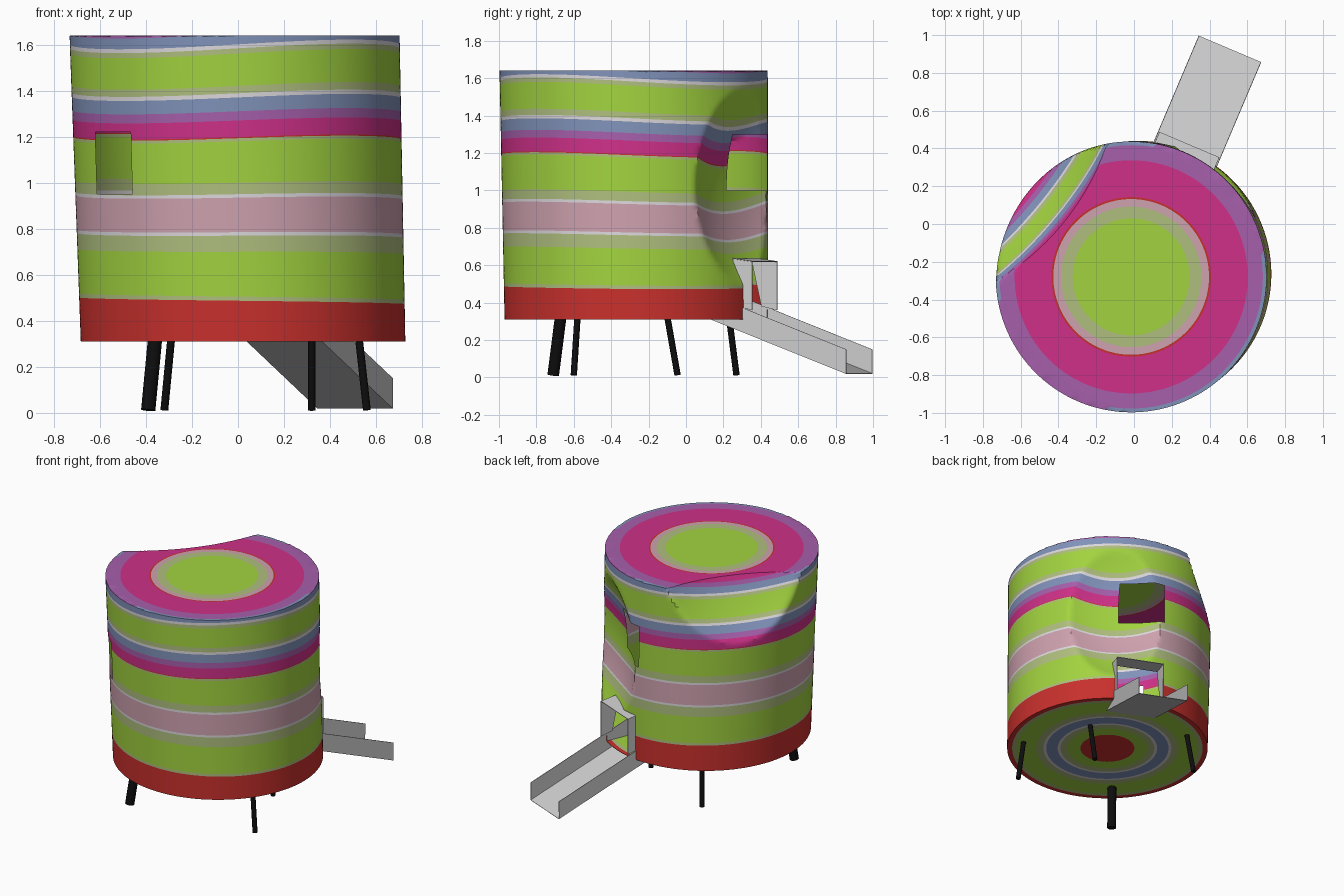
import bpy, bmesh, math
from mathutils import Vector

if "Cube" in bpy.data.objects:
    bpy.data.objects.remove(bpy.data.objects["Cube"])

# ---------- colours ----------
COLOURS = {
    "lime green": (0.36, 0.65, 0.05), "red": (0.58, 0.03, 0.026),
    "magenta": (0.62, 0.03, 0.25), "purple": (0.38, 0.115, 0.41),
    "dusty blue": (0.22, 0.29, 0.49), "off white": (0.72, 0.69, 0.72),
    "khaki": (0.43, 0.52, 0.21), "pale pink": (0.62, 0.36, 0.43),
    "black": (0.004, 0.004, 0.004), "light grey": (0.62, 0.62, 0.62)}
MATS = {}
for name, c in COLOURS.items():
    MATS[name] = bpy.data.materials.new(name)
    MATS[name].diffuse_color = (*c, 1)
ORDER = list(COLOURS)
G, R, M, P, B, W, K, PK = ORDER[:8]

# ---------- stripe levels: upper limit of each stripe, bottom rim to top centre ----------
STRIPES = [(.487, R), (.505, K), (.70, G), (.77, K), (.785, W), (.935, PK), (.95, W),
           (1.0, K), (1.18, G), (1.193, K), (1.198, R), (1.27, M), (1.31, P), (1.37, B),
           (1.388, W), (1.42, K), (1.56, G), (1.583, K), (1.6, W), (1.648, B),
           (1.68, P), (1.758, M), (1.762, R), (1.778, PK), (1.803, K), (1.94, G)]
UNDERSIDE = [(.19, R), (.28, G), (.33, K), (.35, W), (.43, B), (.45, W),
             (.5, K), (.64, G), (.67, K), (.705, R)]
Z0, Z1, SLOPE, SEG = .31, 1.64, .4, 192


def polar(az, r, z=0.0):
    a = math.radians(az)
    return Vector((math.cos(a) * r, math.sin(a) * r, z))


BASE = Vector((0.0, -.27, 0))
# big spheres that bite into the wall: centre, radius
BITES = [(Vector((0, -.275, 0)) + polar(54, 1.72, 1.03), 1.13),
         (Vector((-.015, -.28, 0)) + polar(141, 1.81, 2.22), 1.47)]


def centre(z):
    t = (z - Z0) / (Z1 - Z0)
    return Vector((.022 - .037 * t, -.265 - .015 * t, z))


def full_radius(z):
    return .705 + .012 * (z - Z0) / (Z1 - Z0)


def radius(z, az):
    r, u = full_radius(z), polar(az, 1)
    for s, rs in BITES:
        d = s - centre(z)
        b = d.dot(u)
        disc = b * b - d.length_squared + rs * rs
        if b > 0 and disc > 0:
            r = min(r, b - math.sqrt(disc))
    return r


def stripe_value(z, az):
    a = math.radians(az)
    t = (z - Z0) / (Z1 - Z0)
    wave = .022 * t * math.sin(2 * a) + .016 * (1 - t) * math.cos(a)
    return z + SLOPE * (full_radius(z) - radius(z, az)) + wave


def wall_point(level, az):
    """Point where a stripe level meets the wall, or the flat top."""
    if level >= stripe_value(Z1, az):
        r = min(radius(Z1, az), full_radius(Z1) - (level - Z1) / SLOPE)
        return centre(Z1) + polar(az, max(r, 0))
    lo, hi = Z0, Z1
    for _ in range(22):
        mid = (lo + hi) / 2
        if stripe_value(mid, az) < level:
            lo = mid
        else:
            hi = mid
    return centre(lo) + polar(az, radius(lo, az))


def cut_opening(bm, az, half, z0, z1):
    """Cut a clean rectangular hole through the wall."""
    u, lat = polar(az, 1), polar(az - 90, 1)
    up = Vector((0, 0, 1))

    def inside(f, pad):
        p = f.calc_center_median() - BASE
        return p.dot(u) > .3 and abs(p.dot(lat)) < half + pad and z0 - pad < p.z < z1 + pad
    for co, no in ((BASE + lat * half, lat), (BASE - lat * half, lat),
                   (up * z0, up), (up * z1, up)):
        faces = [f for f in bm.faces if inside(f, .06)]
        geom = faces + list({e for f in faces for e in f.edges}) + \
            list({v for f in faces for v in f.verts})
        bmesh.ops.bisect_plane(bm, geom=geom, plane_co=co, plane_no=no, dist=1e-5)
    bmesh.ops.delete(bm, geom=[f for f in bm.faces if inside(f, 0)], context='FACES')


def finish(bm, name, mats, smooth=True):
    me = bpy.data.meshes.new(name)
    bm.to_mesh(me)
    bm.free()
    for m in mats:
        me.materials.append(MATS[m])
    ob = bpy.data.objects.new(name, me)
    bpy.context.collection.objects.link(ob)
    if smooth:
        bpy.ops.object.select_all(action='DESELECT')
        ob.select_set(True)
        bpy.context.view_layer.objects.active = ob
        bpy.ops.object.shade_smooth_by_angle(angle=math.radians(30))
    return ob


# ---------- striped hollow body ----------
bm = bmesh.new()
angles = [360 * i / SEG for i in range(SEG)]
rings = []                                  # (points, colour of band below the ring)
last = 0.0
for r, col in UNDERSIDE:
    if not rings:
        rings.append(([centre(Z0)] * SEG, col))
    rings.append(([centre(Z0) + polar(a, r) for a in angles], col))
prev = Z0
for top, col in STRIPES:
    n = max(1, math.ceil((top - prev) / (.03 if top < 1.59 else .005 if top < 1.77 else .03)))
    for k in range(1, n + 1):
        lev = prev + (top - prev) * k / n
        rings.append(([wall_point(lev, a) for a in angles], col))
    prev = top
verts = [[bm.verts.new(p) for p in pts] for pts, _ in rings]
for j in range(1, len(rings)):
    for i in range(SEG):
        k = (i + 1) % SEG
        f = bm.faces.new((verts[j - 1][i], verts[j - 1][k], verts[j][k], verts[j][i]))
        f.material_index = ORDER.index(rings[j][1])
bmesh.ops.remove_doubles(bm, verts=bm.verts, dist=2e-5)
bmesh.ops.recalc_face_normals(bm, faces=bm.faces)
cut_opening(bm, 67, .17, .312, .635)        # door above the slide
cut_opening(bm, 71, .15, 1.0, 1.3)          # back window
cut_opening(bm, 220, .12, .95, 1.22)        # front window
finish(bm, "striped_body", ORDER[:8])

# ---------- slide and door frame, both along the slide direction ----------
U, L = polar(67, 1), polar(-23, 1)


def at(a, l, z):
    return BASE + U * a + L * l + Vector((0, 0, z))


def sheet(name, quads, thick):
    bm = bmesh.new()
    for q in quads:
        bm.faces.new([bm.verts.new(p) for p in q])
    bmesh.ops.remove_doubles(bm, verts=bm.verts, dist=1e-4)
    ob = finish(bm, name, ["light grey"], False)
    m = ob.modifiers.new("thickness", 'SOLIDIFY')
    m.thickness, m.offset = thick, 0


A0, A1, HW, WALL = .48, 1.30, .178, .13
ZA, ZB = .02 + .37 * (A1 - A0), .02
slide = [(at(A0, -HW, ZA), at(A1, -HW, ZB), at(A1, HW, ZB), at(A0, HW, ZA))]
for s in (-HW, HW):
    slide.append((at(A0, s, ZA), at(A1, s, ZB), at(A1, s, ZB + WALL), at(A0, s, ZA + WALL)))
sheet("slide", slide, .004)

frame = [(at(.6, -.17, .64), at(.75, -.17, .62), at(.75, .17, .62), at(.6, .17, .64))]
for s in (-.17, .17):
    frame.append((at(.66, s, .38), at(.75, s, .36), at(.75, s, .62), at(.6, s, .64)))
sheet("door_frame", frame, .006)

# ---------- splayed legs: foot position, splay, radius ----------
LEGS = [((-.39, -.71), (-.03, -.04), .031), ((.56, -.60), (.035, -.02), .017),
        ((.32, -.045), (0, .055), .017), ((-.32, .27), (-.03, .04), .017)]
for i, ((x, y), (dx, dy), r) in enumerate(LEGS):
    foot, head = Vector((x, y, .012)), Vector((x - dx, y - dy, .325))
    d = head - foot
    bpy.ops.mesh.primitive_cylinder_add(vertices=20, radius=r, depth=d.length,
                                        location=(foot + head) / 2)
    ob = bpy.context.object
    ob.name = f"leg_{i + 1}"
    ob.rotation_euler = d.to_track_quat('Z', 'Y').to_euler()
    ob.data.materials.append(MATS["black"])
    bpy.ops.object.shade_smooth_by_angle(angle=math.radians(30))

for m in bpy.data.materials:
    if m.users and not m.is_grease_pencil:
        m.use_nodes = True
        m.node_tree.nodes["Principled BSDF"].inputs["Base Color"].default_value = m.diffuse_color
